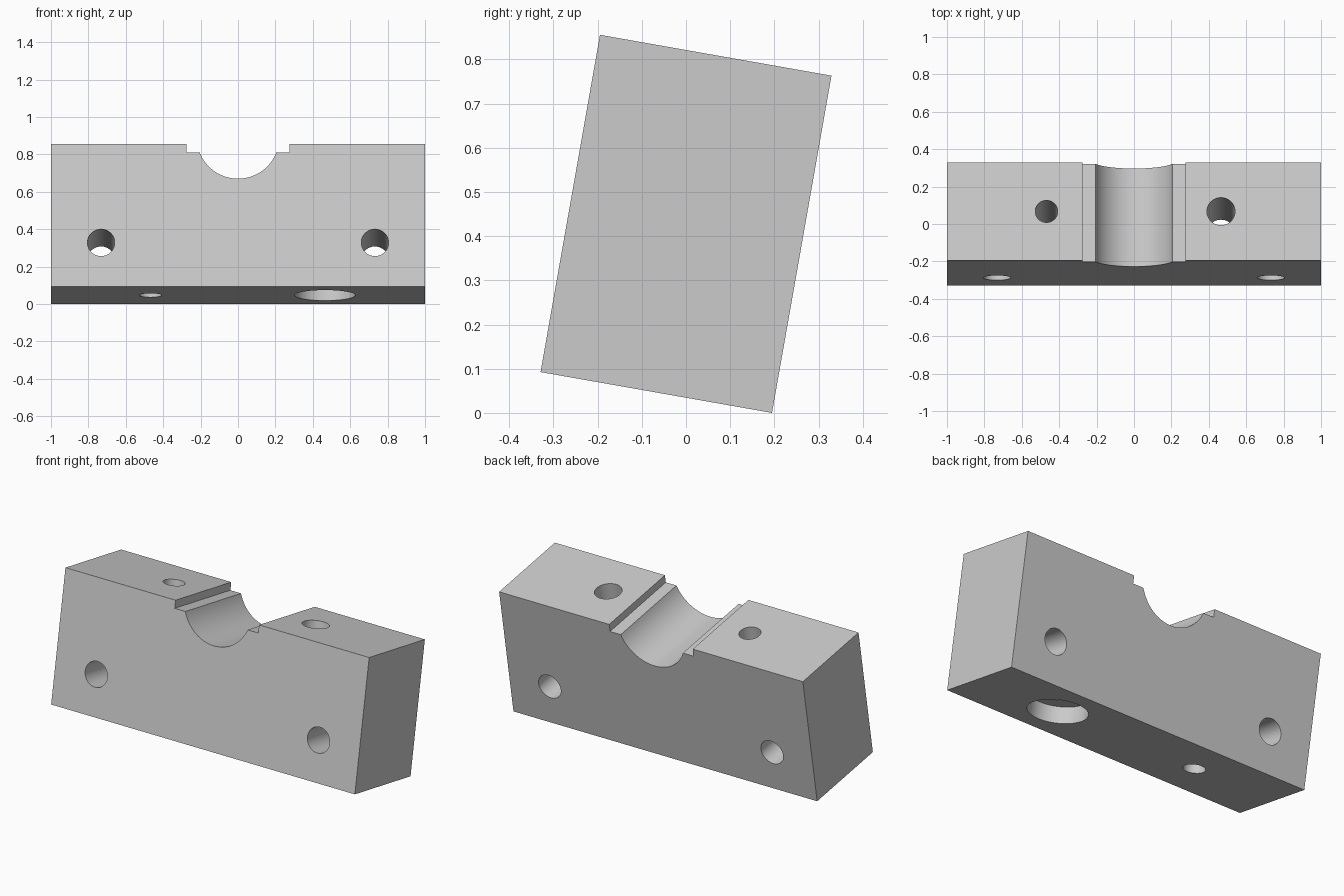
import bpy, bmesh, math
from mathutils import Matrix, Vector

cube = bpy.data.objects.get("Cube")
if cube:
    bpy.data.objects.remove(cube, do_unlink=True)

WIDTH, DEPTH, HEIGHT = 2.0, 0.532, 0.775
TILT = math.radians(-10)
TOP, BOTTOM = HEIGHT / 2, -HEIGHT / 2

grey = bpy.data.materials.new("plain grey")
grey.use_nodes = True
grey.diffuse_color = (0.6, 0.6, 0.6, 1)
grey.node_tree.nodes["Principled BSDF"].inputs["Base Color"].default_value = (0.6, 0.6, 0.6, 1)


def add_object(name, bm):
    bmesh.ops.recalc_face_normals(bm, faces=bm.faces)
    mesh = bpy.data.meshes.new(name)
    bm.to_mesh(mesh)
    bm.free()
    mesh.materials.append(grey)
    obj = bpy.data.objects.new(name, mesh)
    bpy.context.collection.objects.link(obj)
    return obj


def cylinder(name, centre, radius, length, along_y=False):
    bm = bmesh.new()
    turn = Matrix.Rotation(math.pi / 2 if along_y else 0, 4, "X")
    bmesh.ops.create_cone(bm, cap_ends=True, segments=64, radius1=radius, radius2=radius,
                          depth=length, matrix=Matrix.Translation(centre) @ turn)
    return add_object(name, bm)


# Clamp block: right half of the outline, with shelf and round cradle, then mirrored
shelf_z = TOP - 0.046
radius, arc_z = 0.2185, TOP + 0.03
start = math.asin((shelf_z - arc_z) / radius)
steps = 24
half = [(WIDTH / 2, BOTTOM), (WIDTH / 2, TOP), (0.275, TOP), (0.275, shelf_z)]
for i in range(steps):
    a = start + (-math.pi / 2 - start) * i / steps
    half.append((radius * math.cos(a), arc_z + radius * math.sin(a)))
outline = half + [(0, arc_z - radius)] + [(-x, z) for x, z in reversed(half)]

bm = bmesh.new()
face = bm.faces.new([bm.verts.new((x, -DEPTH / 2, z)) for x, z in outline])
extruded = bmesh.ops.extrude_face_region(bm, geom=[face], use_keep_orig=True)
bmesh.ops.translate(bm, vec=(0, DEPTH, 0),
                    verts=[v for v in extruded["geom"] if isinstance(v, bmesh.types.BMVert)])
block = add_object("clamp_block", bm)

# Hole cutters: two cross holes, two upright holes, one counterbore underneath
cross_z = BOTTOM + 0.239
bore_depth = 0.094
cutters = [cylinder("cross_hole_cutter", Vector((s * 0.732, 0, cross_z)), 0.073, 1, True)
           for s in (-1, 1)]
cutters += [
    cylinder("small_hole_cutter", Vector((-0.468, 0, 0)), 0.06, 1.2),
    cylinder("large_hole_cutter", Vector((0.465, 0, 0)), 0.075, 1.2),
    cylinder("counterbore_cutter", Vector((0.465, 0, BOTTOM)), 0.162, bore_depth * 2),
]

bpy.context.view_layer.objects.active = block
for cutter in cutters:
    cutter.hide_render = True
    mod = block.modifiers.new("hole", "BOOLEAN")
    mod.operation = "DIFFERENCE"
    mod.solver = "EXACT"
    mod.object = cutter
    bpy.ops.object.modifier_apply(modifier=mod.name)
    bpy.data.objects.remove(cutter, do_unlink=True)

# Smooth curved walls, keep the machined edges sharp
bpy.ops.object.select_all(action="DESELECT")
block.select_set(True)
bpy.ops.object.shade_smooth_by_angle(angle=math.radians(30))

# Lean the block back and rest its lower edge on the ground
block.rotation_euler.x = TILT
block.location.z = (HEIGHT * math.cos(TILT) + DEPTH * math.sin(-TILT)) / 2
